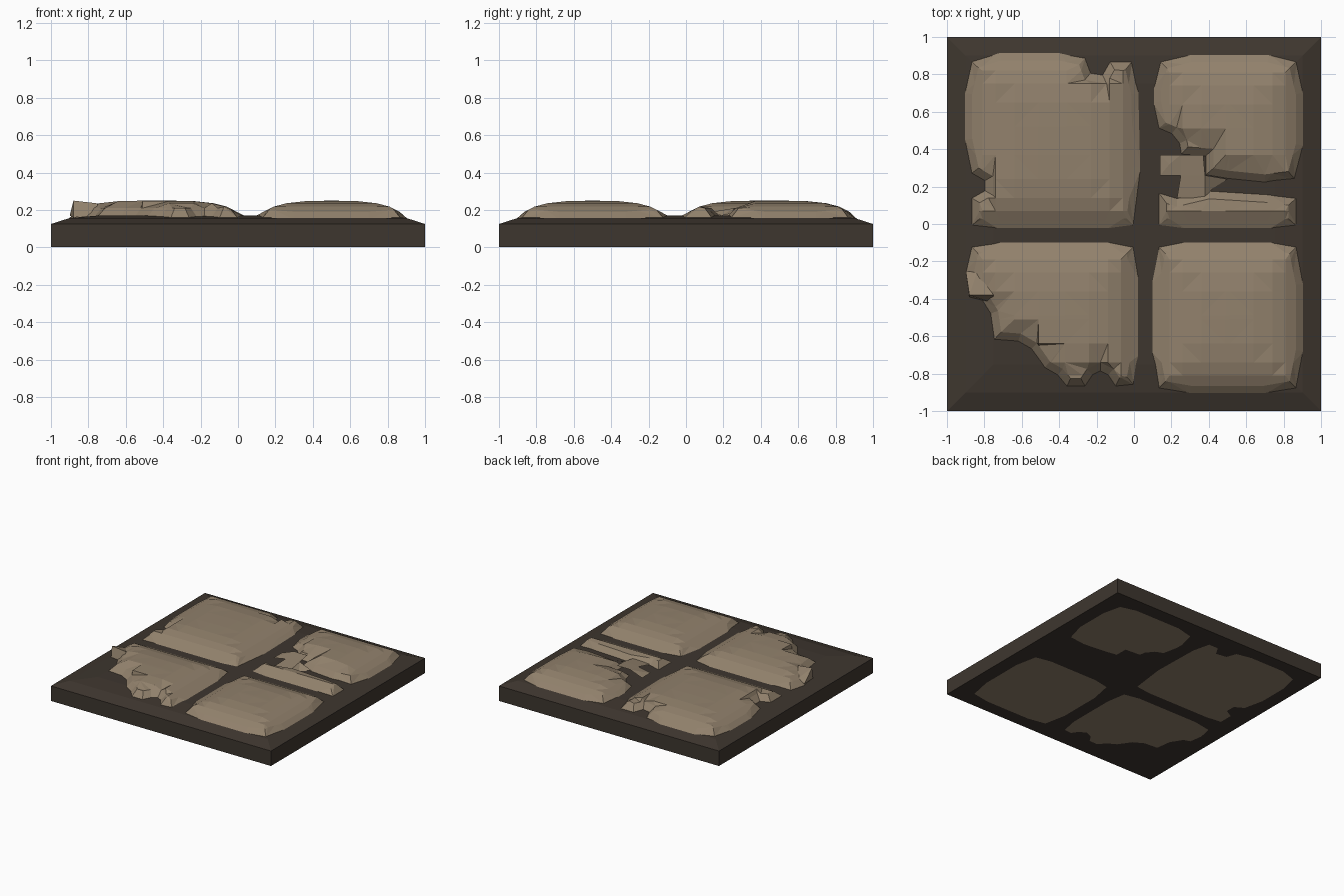
import bpy, bmesh
from mathutils import Vector

cube = bpy.data.objects.get("Cube")
if cube:
    bpy.data.objects.remove(cube)


def material(name, rgb):
    mat = bpy.data.materials.new(name)
    mat.use_nodes = True
    mat.diffuse_color = (*rgb, 1)
    mat.node_tree.nodes["Principled BSDF"].inputs["Base Color"].default_value = (*rgb, 1)
    return mat


STONE = material("tan stone", (.285, .22, .15))
MORTAR = material("dark mortar", (.048, .037, .028))


def finish(name, bm, mat):
    mesh = bpy.data.meshes.new(name)
    bm.to_mesh(mesh)
    bm.free()
    mesh.materials.append(mat)
    obj = bpy.data.objects.new(name, mesh)
    bpy.context.collection.objects.link(obj)
    return obj


def ramp(t, steps):
    """Piecewise linear height for a distance t from an edge."""
    for (a, za), (b, zb) in zip(steps, steps[1:]):
        if t <= b:
            return za + (zb - za) * max(0, t - a) / (b - a)
    return steps[-1][1]


SLAB = [(0, .125), (.1, .157), (.25, .17)]
PILLOW = [(0, .165), (.05, .192), (.1, .218), (.17, .236), (.27, .247), (.4, .25)]


def slab_height(p):
    return ramp(1 - max(abs(p.x), abs(p.y)), SLAB)


def outline_face(bm, outline, z=0):
    face = bm.faces.new([bm.verts.new((x / 100, y / 100, z)) for x, y in outline])
    face.normal_update()
    if face.normal.z < 0:
        face.normal_flip()
    return face


def stone(name, outline, rect):
    """Worn cobble: bevelled outline with a pillow-shaped top."""
    x0, x1, y0, y1 = [v / 100 for v in rect]
    bm = bmesh.new()
    top = outline_face(bm, outline)
    ring = set(bmesh.ops.inset_individual(
        bm, faces=[top], thickness=.045, use_even_offset=True)["faces"])
    outer = {v for v in bm.verts if v not in set(top.verts)}
    # cut the top along the lines where the pillow changes slope
    for t, _ in PILLOW[2:]:
        for co, no in (((x0 + t, 0, 0), (1, 0, 0)), ((x1 - t, 0, 0), (1, 0, 0)),
                       ((0, y0 + t, 0), (0, 1, 0)), ((0, y1 - t, 0), (0, 1, 0))):
            inner = [f for f in bm.faces if f not in ring]
            geom = inner + list({e for f in inner for e in f.edges}) \
                + list({v for f in inner for v in f.verts})
            bmesh.ops.bisect_plane(bm, geom=geom, dist=.002, plane_co=co, plane_no=no)
    for v in bm.verts:
        if v in outer:
            v.co.z = slab_height(v.co) - .004
            continue
        x, y = v.co.x, v.co.y
        z = ramp(min(x - x0, x1 - x, y - y0, y1 - y), PILLOW)
        v.co.z = min(z, .21) if any(f in ring for f in v.link_faces) else z
    bmesh.ops.triangulate(bm, faces=bm.faces[:])
    finish(name, bm, STONE)


def underside(name, outline):
    """Bottom of a cobble, flush with the ground."""
    bm = bmesh.new()
    face = outline_face(bm, outline)
    ring = bmesh.ops.inset_individual(
        bm, faces=[face], thickness=.025, use_even_offset=True)["faces"]
    bmesh.ops.delete(bm, geom=ring, context="FACES")
    bmesh.ops.reverse_faces(bm, faces=bm.faces[:])
    finish(name, bm, STONE)


def shards(name, points, faces):
    bm = bmesh.new()
    verts = [bm.verts.new(Vector(p) / 100) for p in points]
    for f in faces:
        bm.faces.new([verts[i] for i in f])
    bmesh.ops.recalc_face_normals(bm, faces=bm.faces[:])
    finish(name, bm, STONE)


# mortar slab: square loops stacked into a low sloping top
bm = bmesh.new()
loops = []
for r, z in [(1, .002)] + [(1 - t, z) for t, z in SLAB]:
    loops.append([bm.verts.new((r * sx, r * sy, z))
                  for sx, sy in ((-1, -1), (1, -1), (1, 1), (-1, 1))])
for low, high in zip(loops, loops[1:]):
    for i in range(4):
        j = (i + 1) % 4
        bm.faces.new((low[i], low[j], high[j], high[i]))
bm.faces.new(loops[-1])
bm.faces.new(loops[0][::-1])
finish("mortar_slab", bm, MORTAR)

# cobble outlines, in hundredths
front_left = [(13, -12), (28, -9), (72, -9), (87, -12), (91, -32), (91, -68), (87, -88),
              (70, -91), (30, -91), (13, -88), (9, -68), (9, -32)]
back_right = [(-87, 87), (-72, 92), (-40, 92), (-26, 89), (-23, 81), (-17, 80), (-13, 87),
              (-1, 87), (3, 70), (4, 30), (0, -1), (-15, -3), (-72, -3), (-87, -1),
              (-87, 14), (-80, 18), (-80, 23), (-87, 27), (-91, 45), (-91, 70)]
front_right = [(-87, -12), (-70, -9), (-15, -9), (0, -12), (3, -30), (3, -70), (0, -86),
               (-10, -87), (-14, -81), (-18, -79), (-22, -81), (-26, -87), (-36, -87),
               (-41, -81), (-48, -77), (-55, -67), (-62, -63), (-75, -62), (-77, -48),
               (-82, -40), (-88, -38), (-90, -25)]
back_left = [(14, 87), (30, 91), (72, 91), (87, 87), (91, 70), (91, 42), (86, 24),
             (70, 22), (50, 24), (38, 26), (38, 36), (25, 37), (24, 43), (20, 48),
             (13, 51), (10, 65), (10, 72)]
back_left_strip = [(13, 17), (23, 14), (40, 18), (72, 16), (87, 14), (87, -1),
                   (72, -3), (28, -3), (13, -1)]

left_rect = (9, 91, -3, 91)
for name, outline, rect in (
        ("front_left_cobble", front_left, (9, 91, -91, -9)),
        ("back_right_cobble", back_right, (-91, 4, -3, 92)),
        ("front_right_cobble", front_right, (-91, 3, -91, -9)),
        ("back_left_cobble", back_left, left_rect)):
    stone(name, outline, rect)
    underside(name + "_underside", outline)
stone("broken_strip", back_left_strip, left_rect)

# broken chips in the crack and on the worn corner
shards("crack_chips",
       [(14, 37, 18), (25, 37, 22), (37, 37, 22), (14, 26, 18), (25, 26, 20),
        (38, 26, 21), (23, 14, 18), (38, 14, 19), (42, 19, 17), (19, 32, 20), (50, 24, 18)],
       [(0, 9, 1), (0, 3, 9), (3, 4, 9), (9, 4, 1), (1, 4, 5, 2), (4, 6, 7, 5),
        (5, 7, 8), (5, 8, 10)])
shards("corner_chip",
       [(-90, -25, 17), (-88, -38, 25), (-75, -38, 23.5), (-84, -26, 20),
        (-88, -39, 16), (-76, -42, 17)],
       [(0, 1, 3), (1, 2, 3), (1, 4, 5, 2), (0, 4, 1)])
